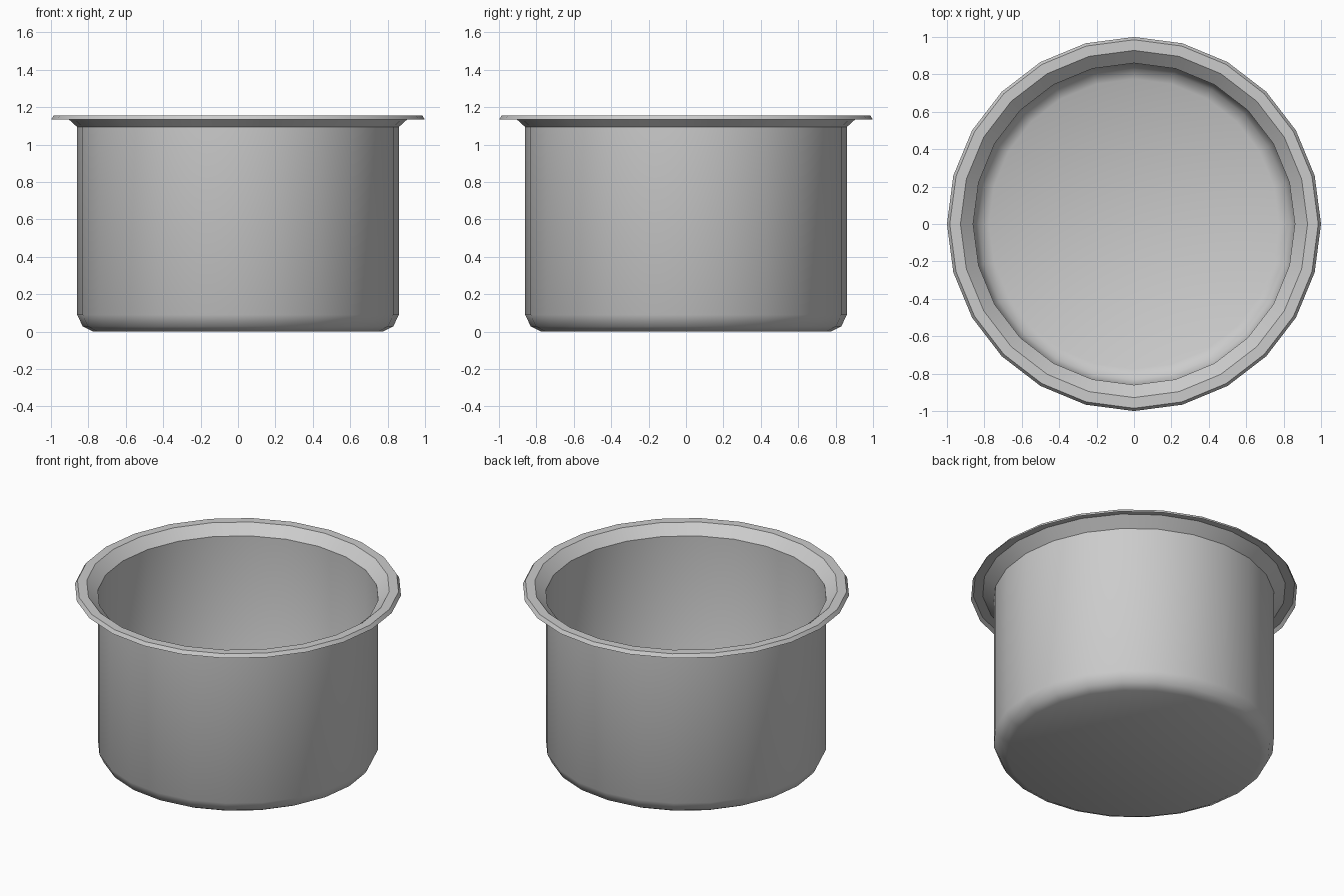
import bpy, bmesh, math

if "Cube" in bpy.data.objects:
    bpy.data.objects.remove(bpy.data.objects["Cube"])

SIDES = 24
# (radius, height) from the base edge up to the folded rim lip
PROFILE = [(0.775, 0.0), (0.83, 0.028), (0.86, 0.09), (0.86, 1.094),
           (0.928, 1.156), (0.985, 1.156), (1.0, 1.133)]

bm = bmesh.new()


def ring(radius, z):
    return [bm.verts.new((radius * math.cos(2 * math.pi * i / SIDES),
                          radius * math.sin(2 * math.pi * i / SIDES), z))
            for i in range(SIDES)]


rings = [ring(r, z) for r, z in PROFILE]

# Flat base
bm.faces.new(rings[0][::-1])

# Thin wall, flare and rim
for low, high in zip(rings, rings[1:]):
    for i in range(SIDES):
        j = (i + 1) % SIDES
        bm.faces.new((low[i], low[j], high[j], high[i]))

mesh = bpy.data.meshes.new("pot")
bm.to_mesh(mesh)
bm.free()
pot = bpy.data.objects.new("pot", mesh)
bpy.context.collection.objects.link(pot)

# Smooth body, crisp rim creases
bpy.context.view_layer.objects.active = pot
pot.select_set(True)
bpy.ops.object.shade_smooth_by_angle(angle=math.radians(38))
